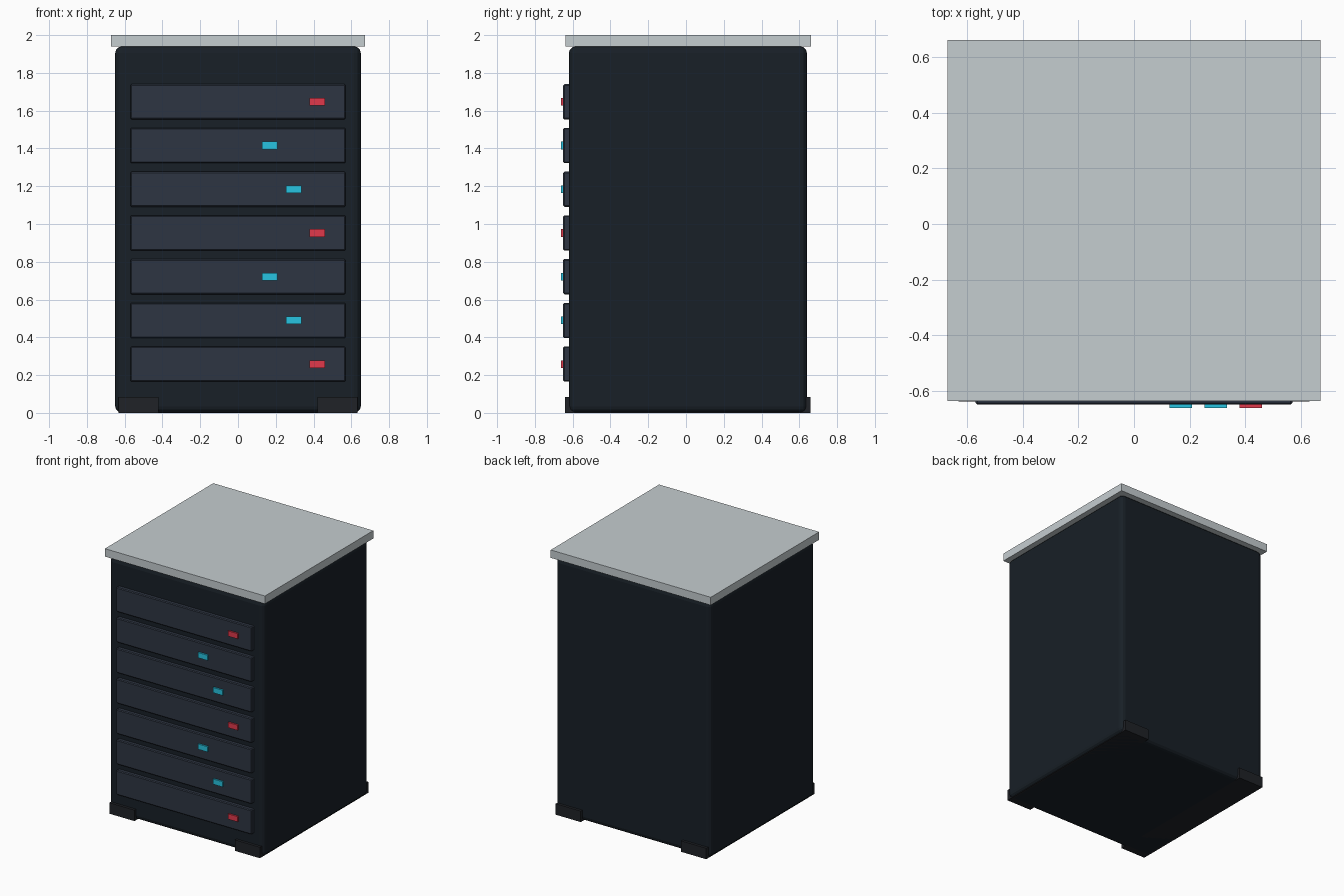
import bpy

if "Cube" in bpy.data.objects:
    bpy.data.objects.remove(bpy.data.objects["Cube"])


def material(name, rgb):
    m = bpy.data.materials.new(name)
    m.diffuse_color = (*rgb, 1)
    m.use_nodes = True
    m.node_tree.nodes["Principled BSDF"].inputs["Base Color"].default_value = m.diffuse_color
    return m


def box(name, x, y, z, mat, bevel=0, segments=1):
    """Box from (min, max) ranges on each axis, with optional rounded edges."""
    ranges = (x, y, z)
    bpy.ops.mesh.primitive_cube_add(size=1, location=[(a + b) / 2 for a, b in ranges])
    ob = bpy.context.object
    ob.name = name
    ob.scale = [b - a for a, b in ranges]
    bpy.ops.object.transform_apply(location=False, rotation=False, scale=True)
    ob.data.materials.append(mat)
    if bevel:
        mod = ob.modifiers.new("Bevel", "BEVEL")
        mod.width = bevel
        mod.segments = segments
    return ob


shell = material("dark_shell", (0.009, 0.014, 0.02))
panel = material("slate_panel", (0.027, 0.036, 0.055))
rubber = material("rubber", (0.014, 0.016, 0.02))
metal = material("light_metal", (0.56, 0.61, 0.63))
red = material("red_light", (0.75, 0.04, 0.07))
cyan = material("cyan_light", (0.02, 0.55, 0.75))

# Cabinet body and overhanging top
box("cabinet_body", (-0.65, 0.65), (-0.62, 0.64), (0, 1.94), shell, 0.035, 3)
box("top_plate", (-0.672, 0.672), (-0.637, 0.663), (1.94, 2.0), metal)

# Base skids running front to back
for side, x in (("left", (-0.632, -0.422)), ("right", (0.422, 0.632))):
    box(side + "_base_skid", x, (-0.64, 0.66), (0, 0.083), rubber)

# Stacked front units, each with an indicator light
for i in range(7):
    z = 0.258 + i * 0.2315
    box(f"rack_unit_{i + 1}", (-0.57, 0.57), (-0.65, -0.59), (z - 0.093, z + 0.093), panel, 0.006)
    x = 0.42 - 0.126 * (i % 3)
    box(f"indicator_light_{i + 1}", (x - 0.041, x + 0.041), (-0.663, -0.64),
        (z - 0.02, z + 0.02), cyan if i % 3 else red)
